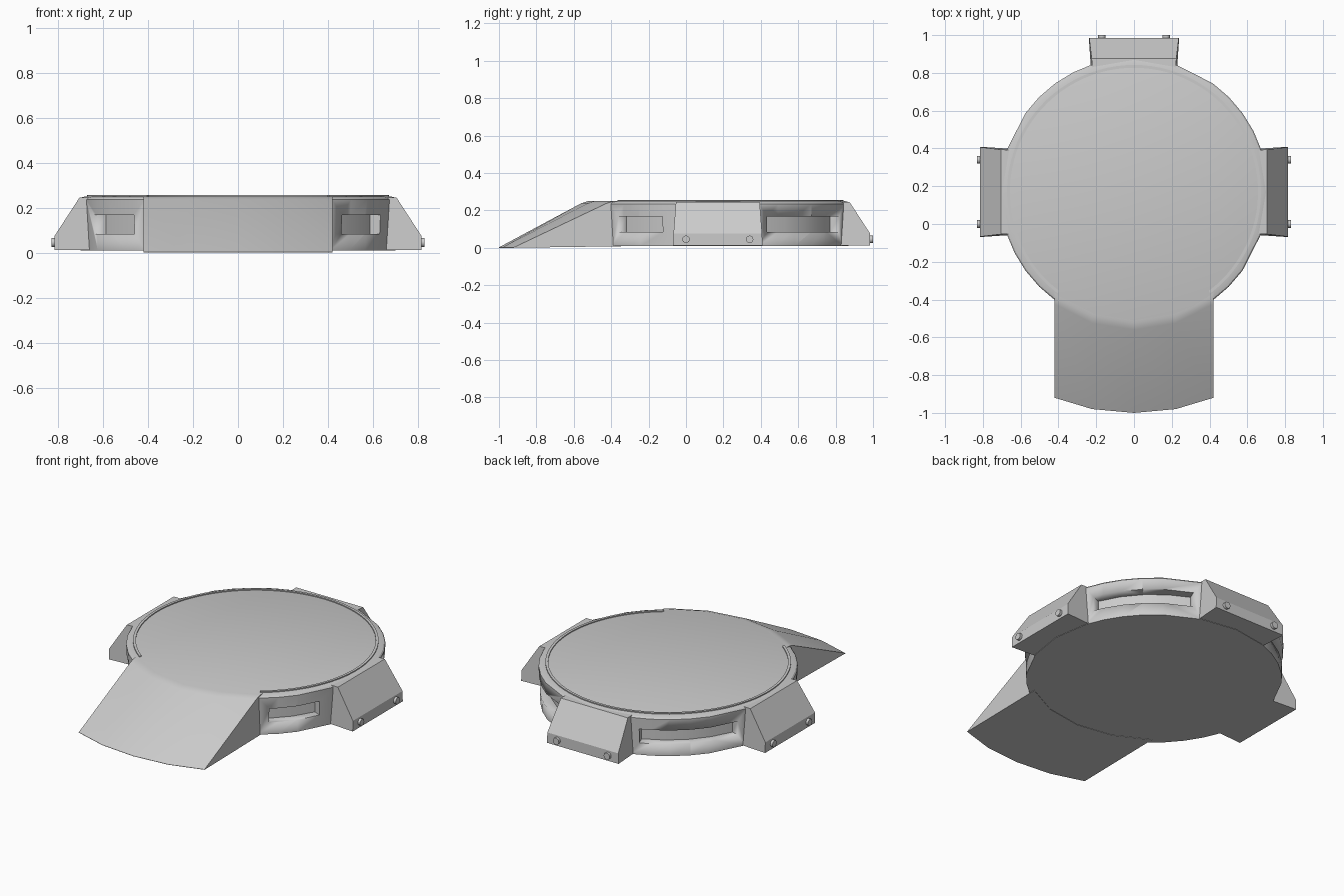
import bpy, bmesh
from math import radians, sin, cos
from mathutils import Matrix, Vector

if "Cube" in bpy.data.objects:
    bpy.data.objects.remove(bpy.data.objects["Cube"])

CY = 0.17      # y of the disc centre
R = 0.715      # disc radius


def make(name, bm, angle=30):
    bmesh.ops.recalc_face_normals(bm, faces=bm.faces)
    me = bpy.data.meshes.new(name)
    bm.to_mesh(me)
    bm.free()
    ob = bpy.data.objects.new(name, me)
    bpy.context.collection.objects.link(ob)
    bpy.ops.object.select_all(action='DESELECT')
    ob.select_set(True)
    bpy.context.view_layer.objects.active = ob
    bpy.ops.object.shade_smooth_by_angle(angle=radians(angle))
    return ob


def loft(sections, closed=False):
    """Join equal closed sections of points; cap the ends unless closed."""
    bm = bmesh.new()
    rows = [[bm.verts.new(p) for p in s] for s in sections]
    n = len(rows[0])
    pairs = list(zip(rows, rows[1:])) + ([(rows[-1], rows[0])] if closed else [])
    for a, b in pairs:
        for i in range(n):
            j = (i + 1) % n
            bm.faces.new((a[i], a[j], b[j], b[i]))
    if not closed:
        bm.faces.new(rows[0])
        bm.faces.new(rows[-1])
    return bm


def polar(r, deg, z):
    a = radians(deg)
    return (r * cos(a), CY + r * sin(a), z)


def arc_band(name, r0, r1, z0, z1, a0, a1, steps):
    secs = []
    for i in range(steps + 1):
        a = a0 + (a1 - a0) * i / steps
        secs.append([polar(r0, a, z0), polar(r1, a, z0), polar(r1, a, z1), polar(r0, a, z1)])
    return make(name, loft(secs))


# Disc body: faceted front and back, finer around the window panels
angles = []
for q in range(20):
    angles.append(q * 18)
    if q % 5 in (1, 2):
        angles.append(q * 18 + 9)
rings = [(R - 0.015, 0.01), (R - 0.005, 0.235), (R - 0.012, 0.243), (R - 0.037, 0.25)]
body = make("disc_body", loft([[polar(r, a, z) for a in angles] for r, z in rings]))

# Recessed side windows
for k, (a0, a1) in enumerate([(-49, -25), (22, 68), (112, 158), (205, 229)]):
    cut = arc_band(f"window_cutter_{k}", 0.648, 0.80, 0.083, 0.168, a0, a1, 2 if a1 - a0 < 40 else 4)
    cut.hide_render = True
    cut.hide_set(True)
    m = body.modifiers.new("window", 'BOOLEAN')
    m.operation = 'DIFFERENCE'
    m.solver = 'EXACT'
    m.object = cut

# Thin raised ring on the top, open at the front
arc_band("top_ring", 0.657, 0.672, 0.24, 0.256, -53, 233, 72)

# Entry ramp
cols = []
for a, yf in zip((-126, -108, -90, -72, -54), (-0.92, -0.98, -1.0, -0.98, -0.92)):
    x, yt, _ = polar(R, a, 0)
    cols.append([(x, yt + 0.06, 0.25), (x, yt + 0.02, 0.249), (x, yt - 0.015, 0.238),
                 (x, yf, 0.002), (x, yf, 0.0), (x, yt + 0.06, 0.008)])
make("ramp", loft(cols))

# Three clamp blocks with two bolts each
profile = [(0.62, 0.246, 0.220), (0.705, 0.244, 0.224), (0.815, 0.075, 0.237),
           (0.815, 0.012, 0.239), (0.62, 0.012, 0.226)]
for side, deg in (("right", 0), ("back", 90), ("left", 180)):
    mat = Matrix.Translation((0, CY, 0)) @ Matrix.Rotation(radians(deg), 4, 'Z')
    bm = loft([[mat @ Vector((d, s * w, z)) for d, z, w in profile] for s in (-1, 1)])
    make(f"{side}_clamp", bm, 15)
    for i, s in enumerate((-1, 1)):
        bm = bmesh.new()
        bmesh.ops.create_cone(bm, cap_ends=True, segments=16, radius1=0.02, radius2=0.02, depth=0.04,
                              matrix=mat @ Matrix.Translation((0.81, s * 0.17, 0.045))
                              @ Matrix.Rotation(radians(90), 4, 'Y'))
        make(f"{side}_bolt_{i}", bm)
